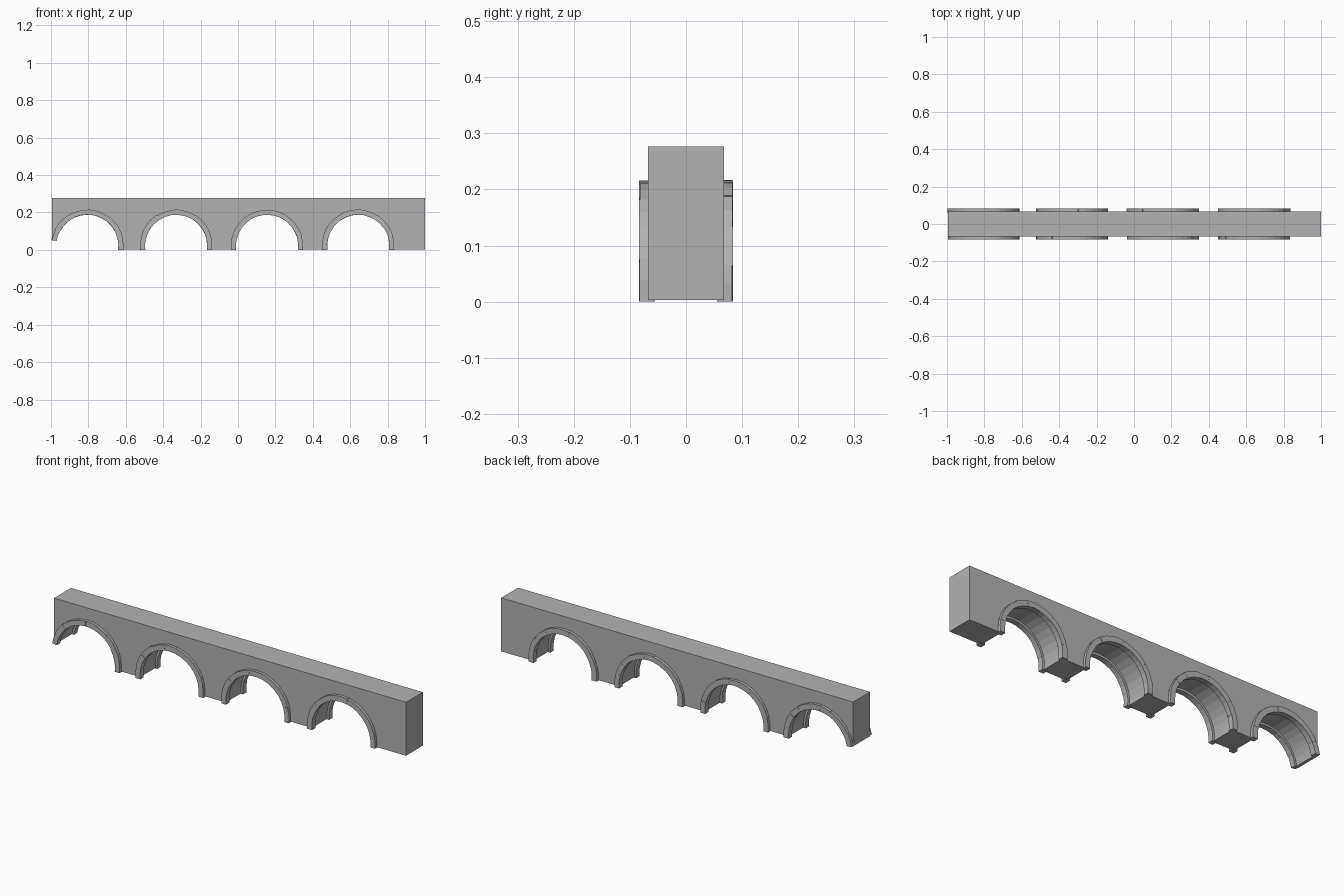
import bpy, bmesh, math, random

random.seed(4)
if "Cube" in bpy.data.objects:
    bpy.data.objects.remove(bpy.data.objects["Cube"], do_unlink=True)

stone = bpy.data.materials.new("grey_stone")
GREY = (0.45, 0.45, 0.45, 1)
stone.diffuse_color = GREY
stone.use_nodes = True
stone.node_tree.nodes["Principled BSDF"].inputs["Base Color"].default_value = GREY

CENTRES = [-0.805, -0.331, 0.155, 0.643]
SPRING = 0.022            # height of the arch centres
OUTER, INNER, VAULT = 0.195, 0.165, 0.177
WALL_Y, RING_IN, RING_OUT = 0.068, 0.055, 0.084
BASE = 0.003
START, END, BROKEN = -6.5, 186.5, 171


def arc_point(cx, radius, degrees, floor=0.0):
    a = math.radians(degrees)
    z = SPRING + radius * math.sin(a)
    if degrees in (START, END):
        z = floor
    return cx + radius * math.cos(a), z


def extrude_profile(bm, profile, y0, y1):
    """Prism from an x-z outline, running from y0 to y1."""
    near = [bm.verts.new((x, y0, z)) for x, z in profile]
    far = [bm.verts.new((x, y1, z)) for x, z in profile]
    bm.faces.new(near)
    bm.faces.new(far[::-1])
    for i in range(len(near)):
        j = (i + 1) % len(near)
        bm.faces.new((near[j], near[i], far[i], far[j]))


def make_object(name, bm):
    bmesh.ops.recalc_face_normals(bm, faces=bm.faces)
    mesh = bpy.data.meshes.new(name)
    bm.to_mesh(mesh)
    bm.free()
    mesh.materials.append(stone)
    obj = bpy.data.objects.new(name, mesh)
    bpy.context.collection.objects.link(obj)
    return obj


# Wall with the arched openings in its outline
outline = [(-0.995, 0.277), (1.0, 0.277), (1.0, BASE)]
for n in reversed(range(len(CENTRES))):
    last = BROKEN if n == 0 else END
    steps = 18
    for i in range(steps + 1):
        angle = START + (last - START) * i / steps
        if i == steps:
            angle = last
        outline.append(arc_point(CENTRES[n], VAULT, angle, BASE))
outline.append((-0.995, outline[-1][1]))
bm = bmesh.new()
extrude_profile(bm, outline, -WALL_Y, WALL_Y)
make_object("arcade_wall", bm)


# Rings of wedge-shaped stones, one on each side of every opening
def arch_ring(name, cx, side, last):
    bm = bmesh.new()
    count = 9
    joints = [START + (last - START) * i / count for i in range(count + 1)]
    joints = [joints[0]] + [j + random.uniform(-2.5, 2.5) for j in joints[1:-1]] + [last]
    for a, b in zip(joints, joints[1:]):
        angles = (a, (a + b) / 2, b)
        top = OUTER - random.uniform(0, 0.003)
        low = INNER + random.uniform(0, 0.002)
        face = RING_OUT - random.uniform(0, 0.002)
        profile = [arc_point(cx, top, t) for t in angles]
        profile += [arc_point(cx, low, t) for t in reversed(angles)]
        extrude_profile(bm, profile, side * RING_IN, side * face)
    make_object(name, bm)


for n, cx in enumerate(CENTRES):
    last = BROKEN if n == 0 else END
    for label, side in (("front", -1), ("back", 1)):
        arch_ring(f"{label}_arch_ring_{n + 1}", cx, side, last)

# Thin vault strip closing the broken end between the two rings
bm = bmesh.new()
angles = (BROKEN - 24, BROKEN - 12, BROKEN)
strip = [arc_point(CENTRES[0], OUTER - 0.002, t) for t in angles]
strip += [arc_point(CENTRES[0], VAULT, t) for t in reversed(angles)]
extrude_profile(bm, strip, -RING_IN, RING_IN)
make_object("broken_end_vault", bm)
